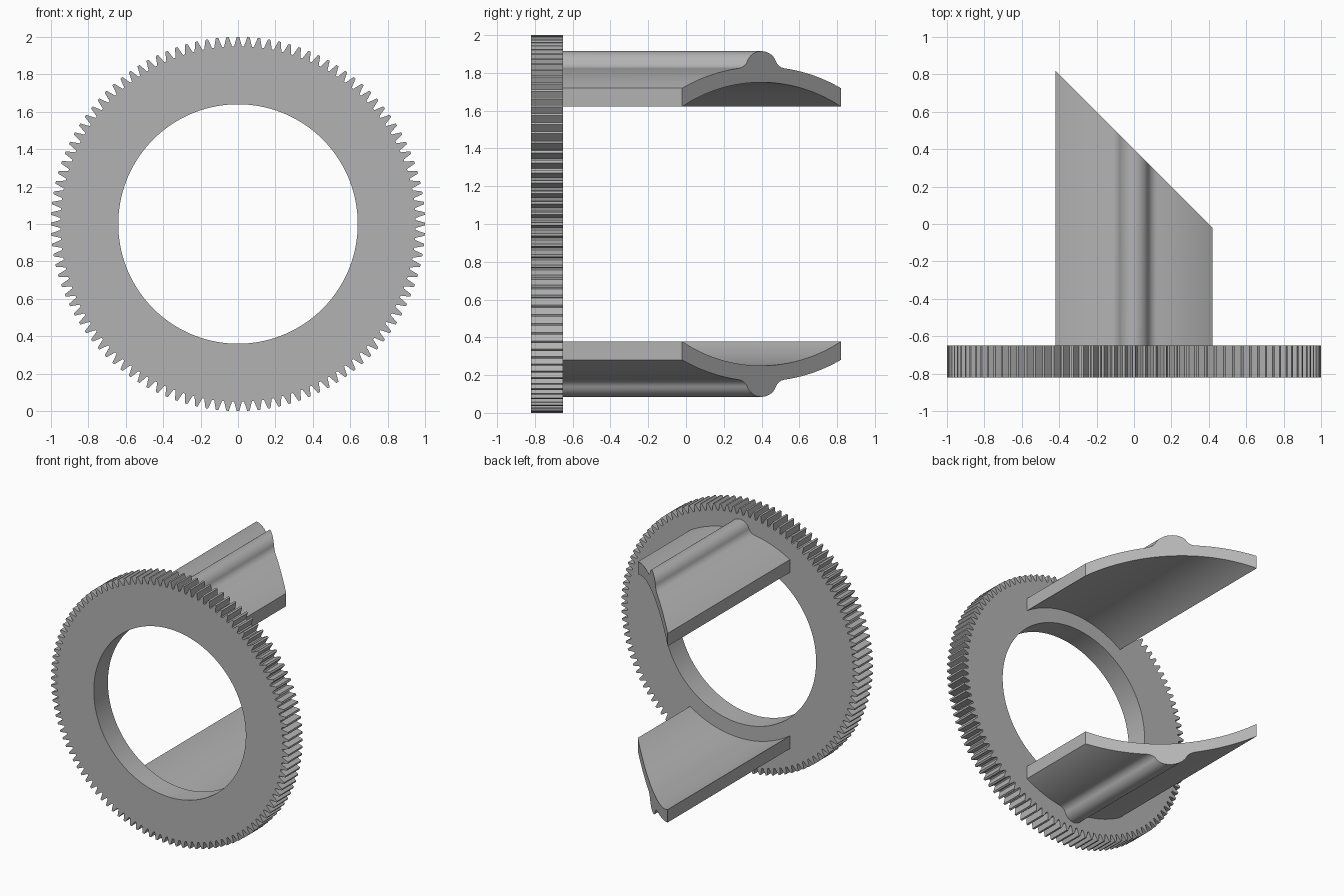
import bpy, bmesh
from math import sin, cos, pi, tau, asin, atan2, sqrt, radians

cube = bpy.data.objects.get("Cube")
if cube:
    bpy.data.objects.remove(cube)

grey = bpy.data.materials.new("plain grey")
grey.use_nodes = True
colour = (0.45, 0.45, 0.45, 1)
grey.diffuse_color = colour
grey.node_tree.nodes["Principled BSDF"].inputs["Base Color"].default_value = colour

TEETH = 112
MID = 1.0                    # height of the ring axis
FRONT, BACK = -0.82, -0.65   # ring thickness along y
HALF = 0.42                  # half width of an arm


def finish(name, bm):
    bmesh.ops.recalc_face_normals(bm, faces=bm.faces[:])
    mesh = bpy.data.meshes.new(name)
    bm.to_mesh(mesh)
    bm.free()
    mesh.materials.append(grey)
    obj = bpy.data.objects.new(name, mesh)
    bpy.context.collection.objects.link(obj)
    bpy.ops.object.select_all(action="DESELECT")
    obj.select_set(True)
    bpy.context.view_layer.objects.active = obj
    bpy.ops.object.shade_smooth_by_angle(angle=radians(25))


def arc(cx, cz, r, a, b, n):
    return [(cx + r * cos(a + (b - a) * i / n), cz + r * sin(a + (b - a) * i / n))
            for i in range(n + 1)]


# Toothed ring: four outline points per tooth, matched by points on the bore
def gear_ring():
    bm = bmesh.new()
    tooth = [(-0.4, 0.95), (-0.12, 1.0), (0.12, 1.0), (0.4, 0.95)]
    outline = [(pi / 2 + tau * (t + f) / TEETH, r) for t in range(TEETH) for f, r in tooth]
    loops = []
    for y, bore in ((FRONT, False), (BACK, False), (BACK, True), (FRONT, True)):
        loops.append([bm.verts.new(((0.64 if bore else r) * cos(a), y,
                                    MID + (0.64 if bore else r) * sin(a)))
                      for a, r in outline])
    n = len(outline)
    for k in range(4):
        p, q = loops[k], loops[(k + 1) % 4]
        for i in range(n):
            j = (i + 1) % n
            bm.faces.new((p[i], p[j], q[j], q[i]))
    finish("gear_ring", bm)


# Arm section: curved plate with a filleted round rib along its crest
def arm_section():
    inner, outer, rib, fillet, rib_z = 0.75, 0.833, 0.08, 0.06, 0.835
    near, far = rib + fillet, outer + fillet
    fz = (far ** 2 - near ** 2 + rib_z ** 2) / (2 * rib_z)
    fx = sqrt(far ** 2 - fz ** 2)
    plate_a, rib_a = atan2(fz, fx), atan2(fz - rib_z, fx)
    end_a = pi / 2 - asin(HALF / outer)
    half = arc(0, 0, outer, end_a, plate_a, 14)
    half += arc(fx, fz, fillet, plate_a - pi, rib_a - pi, 10)[1:]
    half += arc(0, rib_z, rib, rib_a, pi / 2, 12)[1:]
    top = half + [(-x, z) for x, z in reversed(half[:-1])]
    under = asin(HALF / inner)
    return top + arc(0, 0, inner, pi / 2 + under, pi / 2 - under, 32)


# Arms run back from the ring and end on a slanted cut
def arm(name, side):
    bm = bmesh.new()
    points = arm_section()
    root = [bm.verts.new((x, BACK, MID + side * z)) for x, z in points]
    tip = [bm.verts.new((x, 0.4 - x, MID + side * z)) for x, z in points]
    bm.faces.new(root)
    bm.faces.new(tip)
    for i in range(len(points)):
        j = (i + 1) % len(points)
        bm.faces.new((root[i], root[j], tip[j], tip[i]))
    finish(name, bm)


gear_ring()
arm("upper_arm", 1)
arm("lower_arm", -1)
